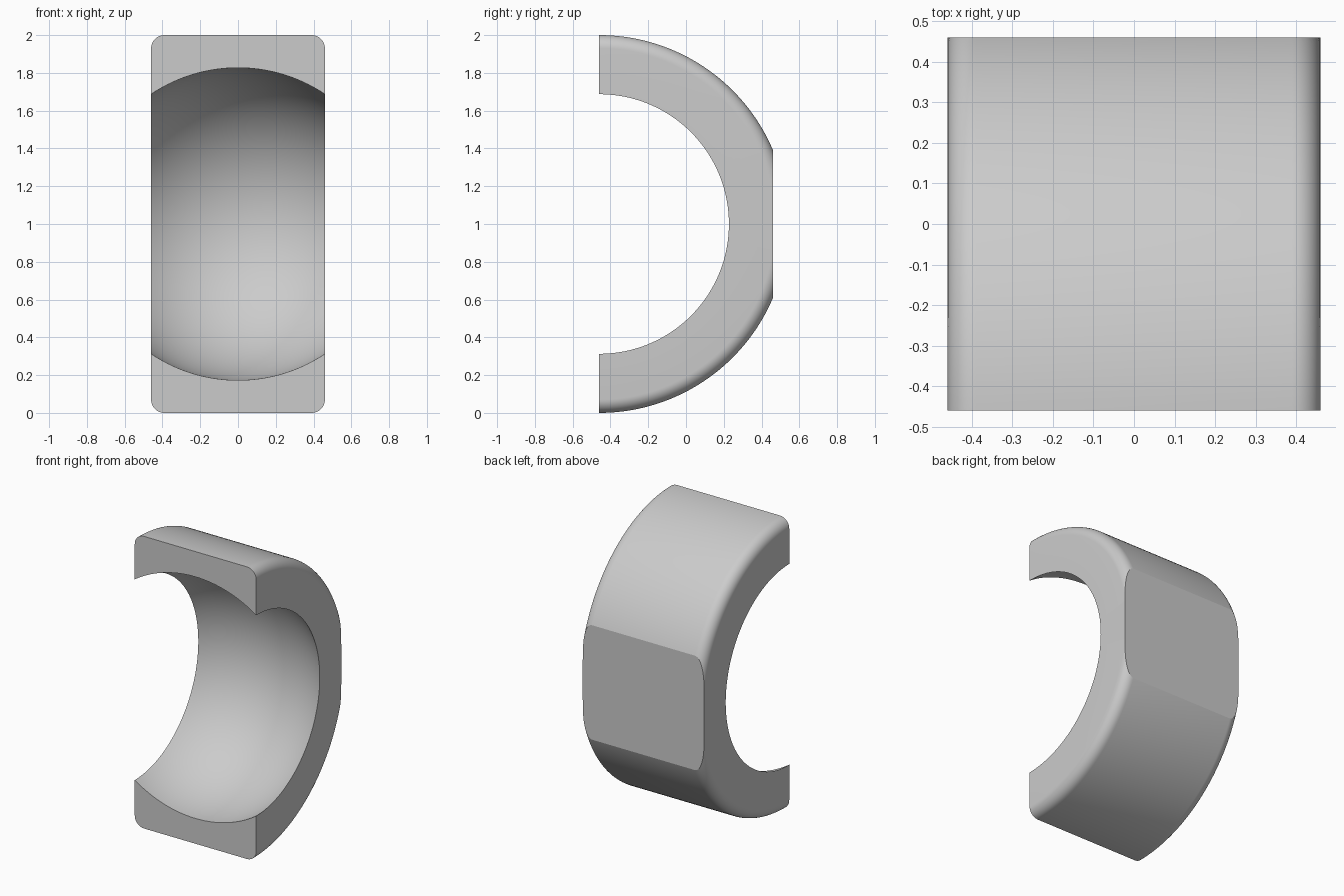
import bpy, bmesh
from math import pi, sin, cos, sqrt, radians
from mathutils import Vector

cube = bpy.data.objects.get("Cube")
if cube:
    bpy.data.objects.remove(cube, do_unlink=True)

HALF = 0.46        # half of the width and of the depth
OUTER = 1.0        # outer radius
BORE = 0.827       # radius of the spherical seat
FILLET = 0.07
CENTRE = Vector((0, -HALF, 1))

# Cross-section: spherical seat, then the outer rim with rounded corners
profile = []
for i in range(33):
    x = -HALF + 2 * HALF * i / 32
    profile.append((x, sqrt(BORE ** 2 - x ** 2)))
for side, start in ((1, 0), (-1, pi / 2)):
    for i in range(11):
        a = start + i * pi / 20
        profile.append((side * (HALF - FILLET) + FILLET * cos(a),
                        OUTER - FILLET + FILLET * sin(a)))

# Half turn of the section around the x axis
bm = bmesh.new()
verts = [bm.verts.new(CENTRE + Vector((x, 0, r))) for x, r in profile]
edges = [bm.edges.new((v, verts[i - 1])) for i, v in enumerate(verts)]
end = bmesh.ops.spin(bm, geom=verts + edges, cent=CENTRE, axis=(1, 0, 0),
                     angle=-pi, steps=128)["geom_last"]
bm.faces.new(verts)
bmesh.ops.contextual_create(bm, geom=[g for g in end if isinstance(g, bmesh.types.BMEdge)])

# Flat on the back
cut = bmesh.ops.bisect_plane(bm, geom=bm.verts[:] + bm.edges[:] + bm.faces[:],
                             plane_co=(0, HALF, 0), plane_no=(0, 1, 0), clear_outer=True)
rim = [g for g in cut["geom_cut"] if isinstance(g, bmesh.types.BMEdge)]
bmesh.ops.contextual_create(bm, geom=rim)
bmesh.ops.recalc_face_normals(bm, faces=bm.faces[:])

# Smooth curves with crisp edges around the flat faces
for f in bm.faces:
    f.smooth = True
for e in bm.edges:
    e.smooth = e.calc_face_angle(0) < radians(20)
for f in bm.faces:
    if abs(f.normal.y) > 0.999 and len(f.verts) > 4:
        for e in f.edges:
            e.smooth = False

mesh = bpy.data.meshes.new("bearing_shell")
bm.to_mesh(mesh)
bm.free()
shell = bpy.data.objects.new("bearing_shell", mesh)
bpy.context.collection.objects.link(shell)

# Plain grey
grey = bpy.data.materials.new("plain_grey")
grey.use_nodes = True
colour = (0.6, 0.6, 0.6, 1)
grey.diffuse_color = colour
grey.node_tree.nodes["Principled BSDF"].inputs["Base Color"].default_value = colour
mesh.materials.append(grey)
